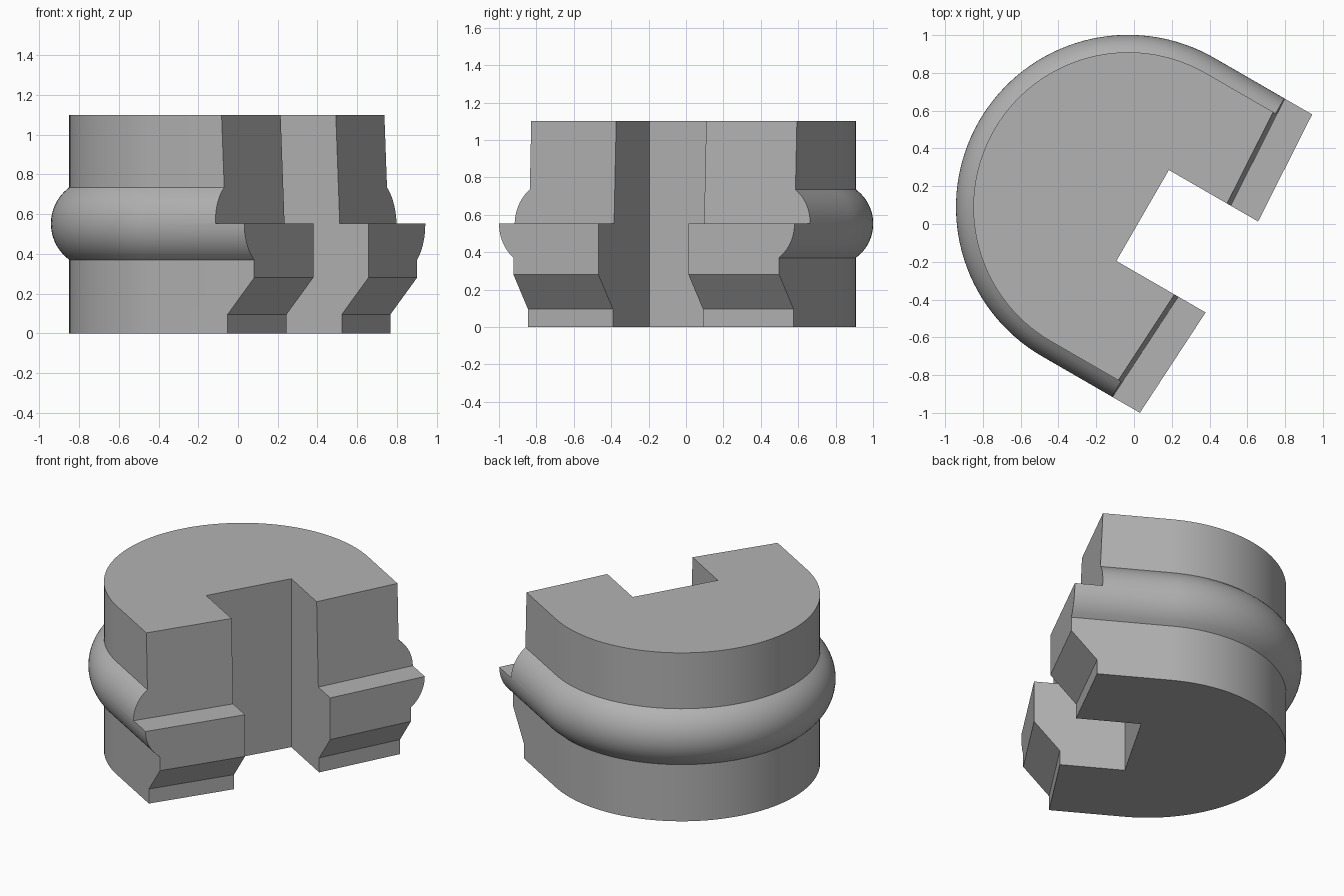
import bpy, bmesh, math

if "Cube" in bpy.data.objects:
    bpy.data.objects.remove(bpy.data.objects["Cube"])

# Plan dimensions, u along the arms and w across them
TURN = math.radians(-30)
MID_V = 0.062         # offset of the symmetry line
ARC_U = -0.071        # centre of the rounded back
SLOT_U, SLOT_W = 0.017, 0.278
WALL, BULGE = 0.82, 0.912
SLANT = 0.056         # arm ends lean back towards the outside
Z_LOW, Z_MID, Z_HIGH, TOP = 0.37, 0.552, 0.735, 1.1
ARC_STEPS, BULGE_STEPS = 64, 8


def place(u, w, z):
    v = w + MID_V
    return (u * math.cos(TURN) - v * math.sin(TURN),
            u * math.sin(TURN) + v * math.cos(TURN), z)


def bulge_radius(z):
    half, depth = (Z_HIGH - Z_LOW) / 2, BULGE - WALL
    r = (half * half + depth * depth) / (2 * depth)
    return BULGE - r + math.sqrt(max(r * r - (z - (Z_HIGH + Z_LOW) / 2) ** 2, 0))


def reach(z):
    # arm length on the upper half, tapering slightly to the top
    return 0.411 - 0.023 * (z - Z_MID) / (TOP - Z_MID)


# Levels: height, outer radius, arm length
levels = [(0, WALL, 0.423), (0.095, WALL, 0.423), (0.28, WALL, 0.578)]
for i in range(BULGE_STEPS + 1):
    z = Z_LOW + (Z_MID - Z_LOW) * i / BULGE_STEPS
    levels.append((z, bulge_radius(z), 0.578))
for i in range(BULGE_STEPS + 1):
    z = Z_MID + (Z_HIGH - Z_MID) * i / BULGE_STEPS
    levels.append((z, bulge_radius(z), reach(z)))
levels.append((TOP, WALL, reach(TOP)))

bm = bmesh.new()
rings = []
for z, r, a in levels:
    pts = [(a - SLANT * r, r)]
    for i in range(ARC_STEPS + 1):
        t = math.pi / 2 + math.pi * i / ARC_STEPS
        pts.append((ARC_U + r * math.cos(t), r * math.sin(t)))
    pts += [(a - SLANT * r, -r), (a - SLANT * SLOT_W, -SLOT_W),
            (SLOT_U, -SLOT_W), (SLOT_U, SLOT_W), (a - SLANT * SLOT_W, SLOT_W)]
    rings.append([bm.verts.new(place(u, w, z)) for u, w in pts])

# Walls between levels; at the ledge only the arm ends need a face
n = len(rings[0])
arm_ends = (ARC_STEPS + 2, n - 1)
for k in range(len(rings) - 1):
    ledge = levels[k + 1][0] - levels[k][0] < 1e-6
    for i in range(n):
        if ledge and i not in arm_ends:
            continue
        j = (i + 1) % n
        bm.faces.new((rings[k][i], rings[k][j], rings[k + 1][j], rings[k + 1][i]))
bm.faces.new(rings[0][::-1])
bm.faces.new(rings[-1])
bmesh.ops.remove_doubles(bm, verts=bm.verts, dist=1e-5)
bmesh.ops.recalc_face_normals(bm, faces=bm.faces)

# Horseshoe block
mesh = bpy.data.meshes.new("horseshoe_block")
bm.to_mesh(mesh)
bm.free()
block = bpy.data.objects.new("horseshoe_block", mesh)
bpy.context.collection.objects.link(block)
grey = bpy.data.materials.new("plain grey")
grey.diffuse_color = (0.45, 0.45, 0.45, 1)
grey.use_nodes = True
grey.node_tree.nodes["Principled BSDF"].inputs["Base Color"].default_value = grey.diffuse_color
mesh.materials.append(grey)

bpy.context.view_layer.objects.active = block
block.select_set(True)
bpy.ops.object.shade_smooth_by_angle(angle=math.radians(30))
